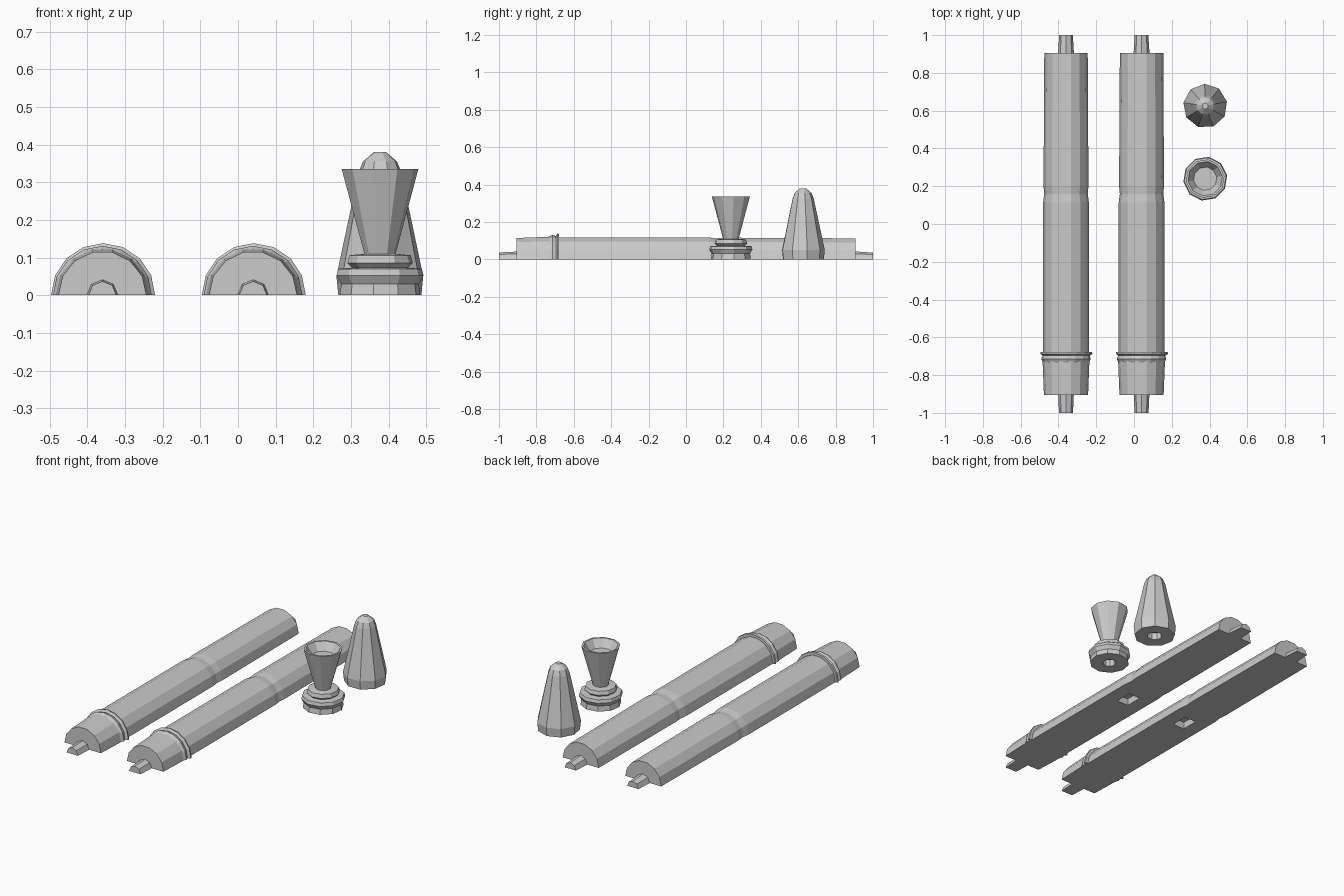
import bpy, bmesh, math

if "Cube" in bpy.data.objects:
    bpy.data.objects.remove(bpy.data.objects["Cube"])

grey = bpy.data.materials.new("plain grey")
grey.diffuse_color = (0.6, 0.6, 0.6, 1)
grey.use_nodes = True
grey.node_tree.nodes["Principled BSDF"].inputs["Base Color"].default_value = grey.diffuse_color


def finish(bm, name):
    bmesh.ops.remove_doubles(bm, verts=bm.verts, dist=1e-5)
    bmesh.ops.recalc_face_normals(bm, faces=bm.faces)
    mesh = bpy.data.meshes.new(name)
    bm.to_mesh(mesh)
    bm.free()
    mesh.materials.append(grey)
    ob = bpy.data.objects.new(name, mesh)
    bpy.context.collection.objects.link(ob)
    return ob


def half_rod(name, cx, stations, segs, squash=1.0):
    """Half-round solid along y from (y, radius) stations."""
    bm = bmesh.new()
    rings = []
    for y, r in stations:
        rings.append([bm.verts.new((cx + r * math.cos(math.pi * i / segs), y,
                                    squash * r * math.sin(math.pi * i / segs)))
                      for i in range(segs + 1)])
    n = segs + 1
    for a, b in zip(rings, rings[1:]):
        for i in range(n):
            j = (i + 1) % n
            bm.faces.new((a[i], a[j], b[j], b[i]))
    bm.faces.new(rings[0])
    bm.faces.new(rings[-1])
    return finish(bm, name)


def lathe(name, cx, cy, profile, segs, turn=0.0):
    """Faceted turned solid from a closed (radius, z) profile."""
    bm = bmesh.new()
    rings = []
    for r, z in profile:
        rings.append([bm.verts.new((cx + r * math.cos(2 * math.pi * i / segs + turn),
                                    cy + r * math.sin(2 * math.pi * i / segs + turn), z))
                      for i in range(segs)])
    for a, b in zip(rings, rings[1:]):
        for i in range(segs):
            j = (i + 1) % segs
            bm.faces.new((a[i], a[j], b[j], b[i]))
    bm.faces.new(rings[0])
    bm.faces.new(rings[-1])
    return finish(bm, name)


for side, cx in (("left", -0.36), ("right", 0.04)):
    # Long shaft with grip, and a shallow step past the middle
    shaft = half_rod(side + "_shaft", cx,
                     [(-0.905, 0.117), (-0.725, 0.124), (-0.69, 0.124), (-0.68, 0.121),
                      (0.115, 0.121), (0.16, 0.115), (0.20, 0.119), (0.905, 0.115)], 7)

    # Peg socket in the flat underside
    bm = bmesh.new()
    bmesh.ops.create_cube(bm, size=1)
    for v in bm.verts:
        v.co.x = cx + v.co.x * 0.075
        v.co.y *= 0.10
        v.co.z *= 0.08
    cutter = finish(bm, side + "_socket_cutter")
    cutter.hide_render = True
    cutter.hide_viewport = True
    cut = shaft.modifiers.new("socket", 'BOOLEAN')
    cut.operation = 'DIFFERENCE'
    cut.solver = 'EXACT'
    cut.object = cutter

    # Collar and thin flange
    half_rod(side + "_collar", cx, [(-0.735, 0.121), (-0.715, 0.131), (-0.695, 0.124)], 8)
    half_rod(side + "_flange", cx + 0.002, [(-0.695, 0.127), (-0.688, 0.138), (-0.678, 0.136)], 8)

    # End pegs
    half_rod(side + "_front_peg", cx, [(-1.0, 0.037), (-0.89, 0.042)], 4)
    half_rod(side + "_back_peg", cx, [(0.89, 0.043), (1.0, 0.036)], 4)

# Flared cup on a ringed foot, with a socket below
lathe("cup", 0.377, 0.24,
      [(0.036, 0.04), (0.036, 0), (0.108, 0), (0.104, 0.03), (0.117, 0.052), (0.112, 0.07),
       (0.075, 0.073), (0.088, 0.085), (0.082, 0.106), (0.042, 0.11),
       (0.103, 0.335), (0.092, 0.335), (0.062, 0.29)], 10, 0.15)

# Tapered cap with a socket below
lathe("cap", 0.377, 0.625,
      [(0.04, 0.04), (0.04, 0), (0.112, 0), (0.117, 0.05), (0.058, 0.325),
       (0.046, 0.355), (0.016, 0.38)], 9, 0.2)
